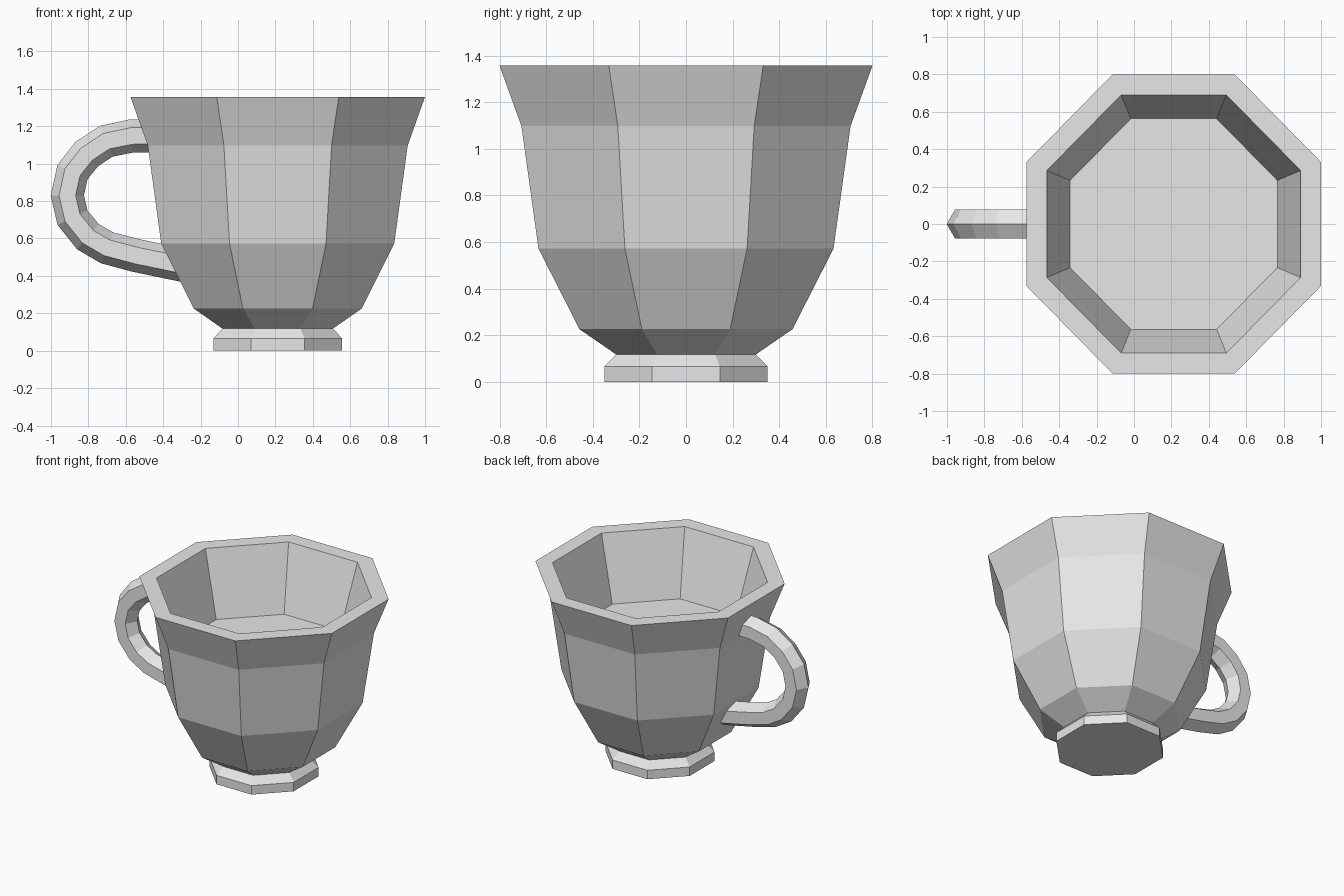
import bpy
import bmesh
from math import pi, cos, sin
from mathutils import Vector

cube = bpy.data.objects.get("Cube")
if cube:
    bpy.data.objects.remove(cube, do_unlink=True)

SIDES = 8
CENTRE_X = 0.2125
SQUASH_X = 0.984

grey = bpy.data.materials.new("light_grey")
grey.use_nodes = True
colour = (0.8, 0.8, 0.8, 1)
grey.diffuse_color = colour
grey.node_tree.nodes["Principled BSDF"].inputs["Base Color"].default_value = colour


def loft(name, rings):
    """Skin a list of equal vertex rings and cap both ends."""
    bm = bmesh.new()
    loops = [[bm.verts.new(p) for p in ring] for ring in rings]
    n = len(loops[0])
    for a, b in zip(loops, loops[1:]):
        for i in range(n):
            j = (i + 1) % n
            bm.faces.new((a[i], a[j], b[j], b[i]))
    bm.faces.new(loops[0])
    bm.faces.new(loops[-1])
    bmesh.ops.recalc_face_normals(bm, faces=bm.faces)
    mesh = bpy.data.meshes.new(name)
    bm.to_mesh(mesh)
    bm.free()
    mesh.materials.append(grey)
    obj = bpy.data.objects.new(name, mesh)
    bpy.context.collection.objects.link(obj)
    return obj


def octagon(apothem, z):
    r = apothem / cos(pi / SIDES)
    angles = [(i + 0.5) * 2 * pi / SIDES for i in range(SIDES)]
    return [(CENTRE_X + SQUASH_X * r * cos(a), r * sin(a), z) for a in angles]


# Cup: foot, flared wall, flat rim, then down to the inner floor
profile = [(0.35, 0), (0.35, 0.066), (0.30, 0.118), (0.457, 0.226),
           (0.633, 0.572), (0.706, 1.097), (0.80, 1.357),
           (0.69, 1.357), (0.563, 0.885)]
loft("cup", [octagon(r, z) for r, z in profile])

# Handle: hexagonal section swept along a curved path in the XZ plane
path = [Vector((x, 0, z)) for x, z in (
    (-0.44, 1.15), (-0.57, 1.148), (-0.705, 1.12), (-0.81, 1.05),
    (-0.885, 0.955), (-0.9125, 0.83), (-0.885, 0.712), (-0.803, 0.61),
    (-0.70, 0.55), (-0.54, 0.508), (-0.25, 0.448))]
RADIUS = 0.089
rings = []
for i, p in enumerate(path):
    before = (p - path[max(i - 1, 0)]).normalized()
    after = (path[min(i + 1, len(path) - 1)] - p).normalized()
    tangent = (before + after).normalized()
    outward = Vector((tangent.z, 0, -tangent.x))
    rings.append([p + RADIUS * (cos(k * pi / 3) * outward
                                + sin(k * pi / 3) * Vector((0, 1, 0)))
                  for k in range(6)])
loft("handle", rings)
